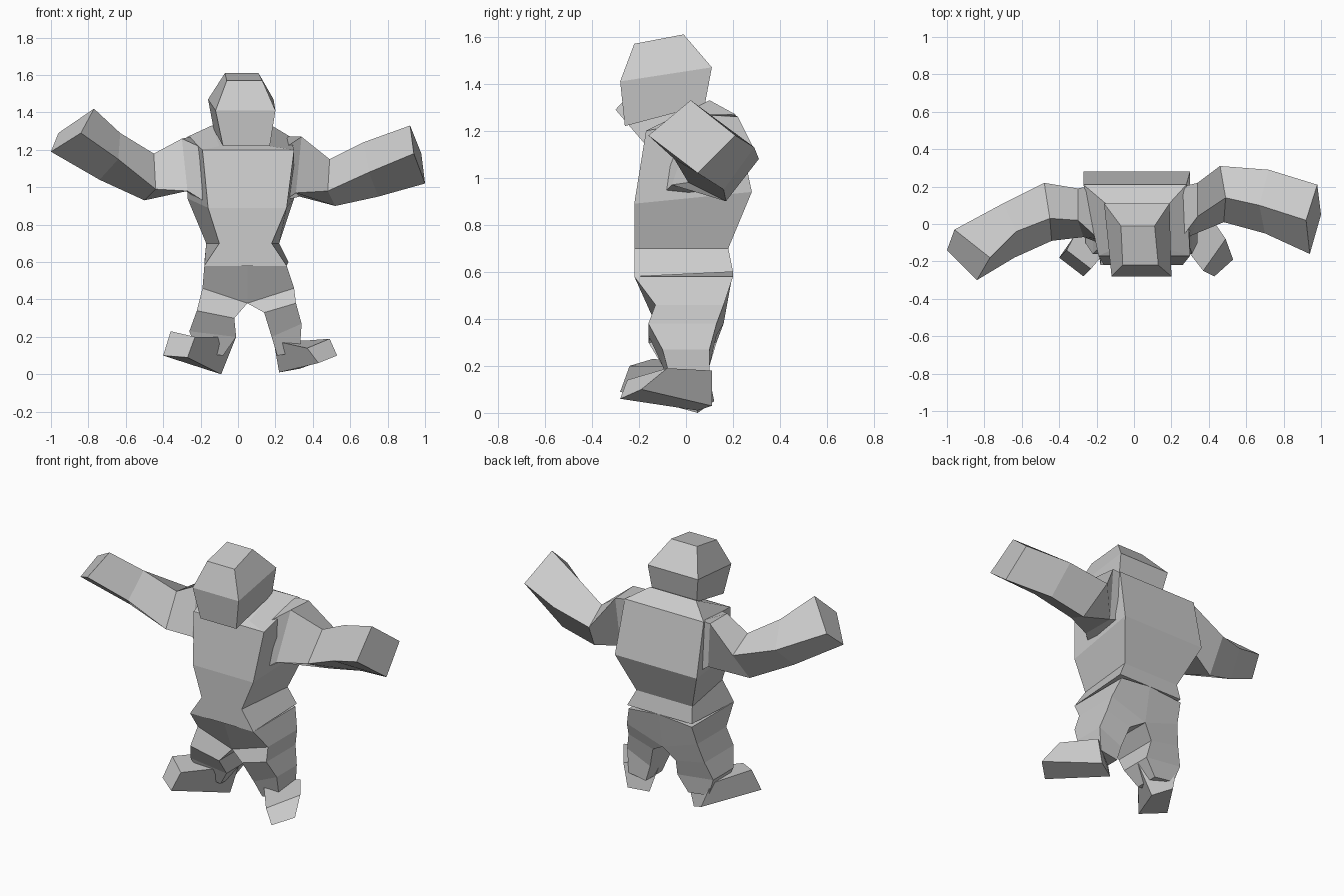
import bpy
import bmesh
from mathutils import Vector

# All part measurements below are in hundredths of a unit.
UNIT = 0.01

default_cube = bpy.data.objects.get("Cube")
if default_cube:
    bpy.data.objects.remove(default_cube, do_unlink=True)


def make_material(name, colour):
    material = bpy.data.materials.new(name)
    material.use_nodes = True
    material.diffuse_color = colour
    shader = next(n for n in material.node_tree.nodes if n.type == "BSDF_PRINCIPLED")
    shader.inputs["Base Color"].default_value = colour
    return material


clay = make_material("clay grey", (0.6, 0.6, 0.6, 1))


def loft(name, rings):
    """Skin a run of four-cornered rings into one closed flat-shaded part."""
    mesh = bpy.data.meshes.new(name)
    bm = bmesh.new()
    rows = [[bm.verts.new(Vector(point) * UNIT) for point in ring] for ring in rings]
    for lower, upper in zip(rows, rows[1:]):
        for i in range(len(lower)):
            j = (i + 1) % len(lower)
            bm.faces.new((lower[i], lower[j], upper[j], upper[i]))
    bm.faces.new(rows[0])
    bm.faces.new(rows[-1])
    bmesh.ops.recalc_face_normals(bm, faces=bm.faces)
    bm.to_mesh(mesh)
    bm.free()
    mesh.materials.append(clay)
    part = bpy.data.objects.new(name, mesh)
    bpy.context.collection.objects.link(part)
    return part


def body_ring(front, back):
    """Ring from a front edge and a back edge, each (y, z, right x, left x)."""
    fy, fz, fr, fl = front
    by, bz, br, bl = back
    return [(fr, fy, fz), (fl, fy, fz), (bl, by, bz), (br, by, bz)]


def leg_ring(outer, inner, front_y, back_y):
    """Ring from an outer and an inner (x, z) line running front to back."""
    (ox, oz), (ix, iz) = outer, inner
    return [(ox, front_y, oz), (ix, front_y, iz), (ix, back_y, iz), (ox, back_y, oz)]


# Torso, from the base of the neck down to the hips
loft("torso", [
    body_ring(front=(-13, 122, -10, 17), back=(10, 133, -14, 18)),
    body_ring(front=(-17, 120, -19, 30), back=(21, 127, -27, 28)),
    body_ring(front=(-22, 89, -16, 26), back=(28, 94, -27, 30)),
    body_ring(front=(-22, 70, -10, 18), back=(18, 70, -17, 22)),
    body_ring(front=(-22, 58, -18, 26), back=(20, 60, -18, 27)),
])

# Head, tapering to a small flat crown
loft("head", [
    body_ring(front=(-26, 122, -8, 17), back=(8, 131, -13, 18)),
    body_ring(front=(-28, 141, -12, 20), back=(11, 147, -16, 19)),
    body_ring(front=(-22, 157, -6, 13), back=(-1, 161, -7, 11)),
])

# Arms: rings run shoulder, elbow, forearm, hand,
# with corners in the order top, front, bottom, back
loft("right_arm", [
    [(-19, -8, 121), (-19, -10, 93), (-25, 20, 96), (-25, 20, 127)],
    [(-30, 2, 126), (-27, -7, 98), (-28, 18, 98), (-30, 19, 126)],
    [(-45, 3, 118), (-44, -9, 99), (-50, 8, 93), (-48, 22, 112)],
    [(-63, -4, 129), (-64, -18, 115), (-74, -2, 104), (-70, 11, 117)],
    [(-77, -18, 142), (-84, -30, 129), (-100, -14, 119), (-96, -3, 129)],
])
loft("left_arm", [
    [(25, -8, 121), (25, -10, 93), (26, 20, 96), (26, 20, 127)],
    [(34, 4, 127), (31, -6, 97), (33, 18, 95), (34, 22, 126)],
    [(49, 14, 115), (48, 1, 98), (52, 17, 90), (46, 31, 108)],
    [(67, 10, 124), (70, -5, 108), (75, 16, 95), (72, 29, 113)],
    [(92, 2, 133), (94, -16, 118), (100, 5, 102), (98, 21, 118)],
])

# Legs, from the hips down to the ankles, meeting at the crotch
loft("right_leg", [
    leg_ring(outer=(-18, 58), inner=(5, 60), front_y=-22, back_y=20),
    leg_ring(outer=(-19, 46), inner=(5, 38), front_y=-13, back_y=16),
    leg_ring(outer=(-22, 34), inner=(-2, 30), front_y=-16, back_y=13),
    leg_ring(outer=(-26, 23), inner=(-1, 20), front_y=-10, back_y=10),
    leg_ring(outer=(-22, 12), inner=(-8, 10), front_y=-6, back_y=9),
])
loft("left_leg", [
    leg_ring(outer=(26, 58), inner=(5, 60), front_y=-22, back_y=20),
    leg_ring(outer=(30, 46), inner=(5, 38), front_y=-13, back_y=16),
    leg_ring(outer=(31, 38), inner=(14, 33), front_y=-16, back_y=13),
    leg_ring(outer=(34, 27), inner=(18, 20), front_y=-10, back_y=10),
    leg_ring(outer=(33, 12), inner=(21, 10), front_y=-6, back_y=10),
])

# Feet: heel ring then toe ring,
# with corners in the order inner sole, outer sole, outer top, inner top
loft("right_foot", [
    [(-9, 5, 0), (-19, 12, 5), (-24, 9, 20), (-1, 2, 20)],
    [(-27, -28, 9), (-40, -18, 10), (-36, -14, 23), (-23, -24, 20)],
])
loft("left_foot", [
    [(22, 5, 1), (33, 11, 3), (36, 11, 18), (19, -2, 18)],
    [(43, -28, 6), (53, -19, 10), (49, -8, 19), (37, -25, 14)],
])
